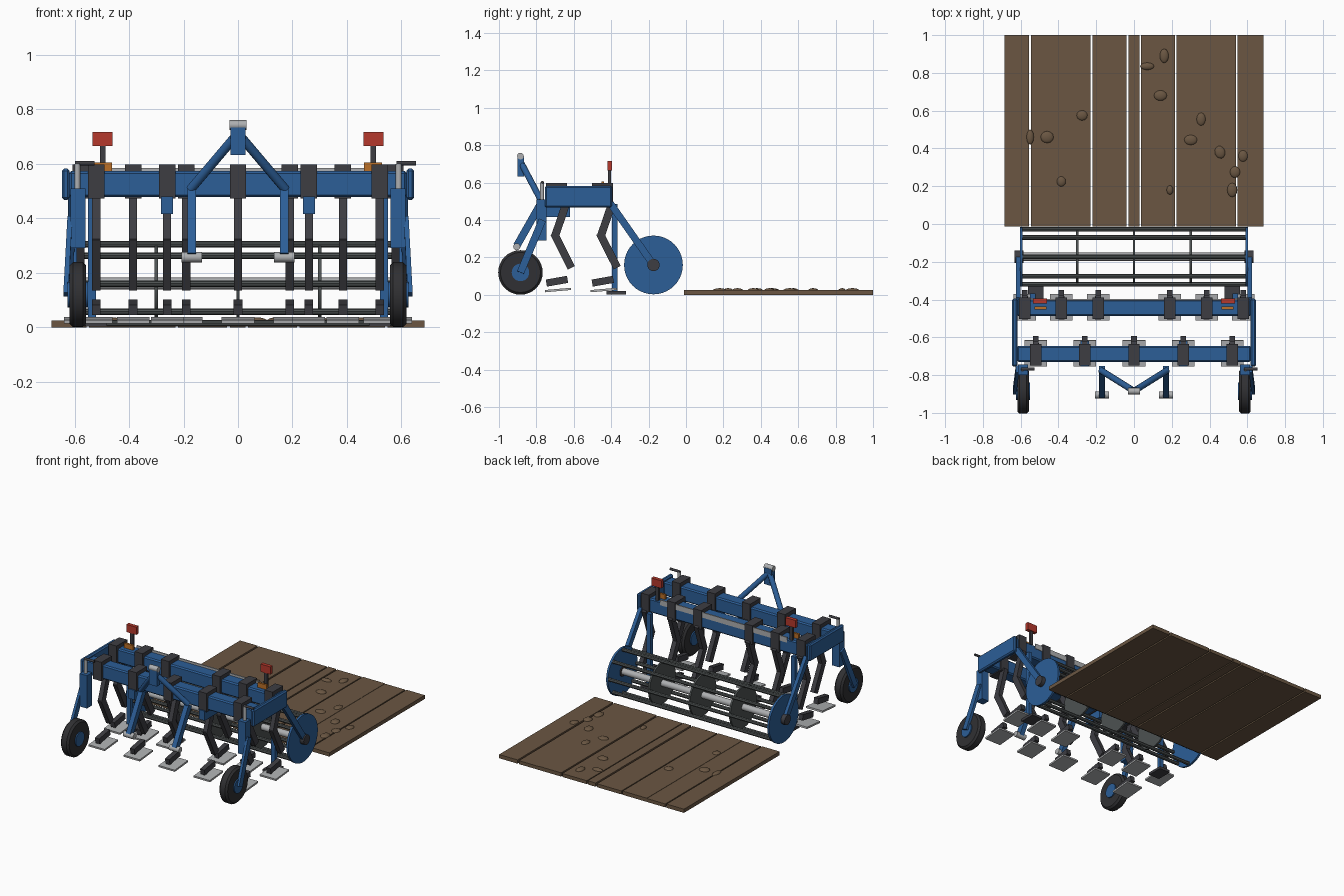
import bpy, math
from mathutils import Vector, Euler

if "Cube" in bpy.data.objects:
    bpy.data.objects.remove(bpy.data.objects["Cube"])


def mat(name, r, g, b):
    m = bpy.data.materials.new(name)
    m.diffuse_color = (r, g, b, 1)
    m.use_nodes = True
    m.node_tree.nodes["Principled BSDF"].inputs["Base Color"].default_value = m.diffuse_color
    return m


BLUE = mat("frame blue", 0.025, 0.112, 0.31)
DARK = mat("dark steel", 0.047, 0.047, 0.055)
TYRE = mat("tyre black", 0.030, 0.030, 0.033)
STEEL = mat("bright steel", 0.42, 0.43, 0.44)
IRON = mat("roller iron", 0.075, 0.085, 0.085)
RED = mat("marker red", 0.46, 0.04, 0.025)
ORANGE = mat("lamp orange", 0.50, 0.16, 0.02)
SOIL = mat("soil brown", 0.145, 0.094, 0.055)


def finish(o, name, m, bevel=0):
    o.name = name
    o.data.materials.append(m)
    if bevel:
        b = o.modifiers.new("bevel", "BEVEL")
        b.width = bevel
        b.segments = 1
    return o


def box(name, c, s, m, rot=(0, 0, 0), bevel=0):
    bpy.ops.mesh.primitive_cube_add(size=1, location=c, rotation=rot)
    o = bpy.context.object
    o.scale = s
    bpy.ops.object.transform_apply(location=False, rotation=False, scale=True)
    return finish(o, name, m, bevel)


def span(name, x, y, z, m, bevel=0):
    """Box given by its limits on each axis."""
    lim = (x, y, z)
    return box(name, [(a + b) / 2 for a, b in lim], [abs(b - a) for a, b in lim], m, bevel=bevel)


def beam(name, p, q, w, t, m):
    """Rectangular bar from p to q, w wide along x and t deep."""
    p, q = Vector(p), Vector(q)
    d = (q - p).normalized()
    side = Vector((1, 0, 0)) - d * d.x
    side.normalize()
    o = box(name, (0, 0, 0), (w, t, (q - p).length), m)
    up = d.cross(side)
    for v in o.data.vertices:
        v.co = (p + q) / 2 + side * v.co.x + up * v.co.y + d * v.co.z
    return o


def rod(name, p, q, r, m, n=12, bevel=0):
    p, q = Vector(p), Vector(q)
    bpy.ops.mesh.primitive_cylinder_add(vertices=n, radius=r, depth=(q - p).length,
                                        location=(p + q) / 2)
    o = bpy.context.object
    o.rotation_euler = (q - p).to_track_quat('Z', 'Y').to_euler()
    finish(o, name, m, bevel)
    bpy.ops.object.shade_smooth_by_angle(angle=math.radians(35))
    return o


def axle(name, x0, x1, y, z, r, m, n=12, bevel=0):
    return rod(name, (x0, y, z), (x1, y, z), r, m, n, bevel)


# Main frame
span("front_toolbar", (-.62, .62), (-.73, -.645), (.478, .573), BLUE, .008)
span("rear_toolbar", (-.62, .62), (-.487, -.40), (.478, .573), BLUE, .008)
span("rear_strip", (-.47, .47), (-.404, -.396), (.55, .585), STEEL)


# Tine with clamp, foot and share
def tine(x, y, name):
    span(name + "_clamp", (x - .03, x + .03), (y - .058, y + .055), (.472, .598), DARK)
    pts = [(x, y + .05, .49), (x, y - .01, .315), (x, y + .077, .145)]
    beam(name + "_upper_shank", pts[0], pts[1], .03, .042, DARK)
    beam(name + "_lower_shank", (x, y - .016, .33), pts[2], .03, .042, DARK)
    box(name + "_foot", (x, y, .073), (.032, .115, .038), DARK, (math.radians(10), 0, 0))
    box(name + "_share", (x, y + .005, .026), (.12, .14, .012), STEEL, (math.radians(5), 0, 0))


for tx in (-.52, -.26, 0, .26, .52):
    tine(tx, -.69, "front_tine")
for tx in (-.578, -.385, -.19, .19, .385, .578):
    tine(tx, -.445, "rear_tine")

# Headstock: top block and pin on the centre line
span("top_link_block", (-.028, .028), (-.90, -.865), (.632, .742), BLUE)
axle("top_link_pin", -.032, .032, -.885, .742, .018, STEEL)

RW, RY, RZ = .145, -.174, .16  # roller bar circle and centre

for s in (-1, 1):
    # Frame ends and hanging brackets
    span("side_plate", (s * .618, s * .646), (-.755, -.395), (.468, .582), BLUE, .008)
    span("under_bracket", (s * .26 - .022, s * .26 + .022), (-.755, -.62), (.416, .48), BLUE)

    # Headstock stays and lower link arms
    rod("headstock_stay", (s * .01, -.878, .70), (s * .175, -.775, .505), .017, BLUE)
    beam("lower_link_arm", (s * .17, -.77, .50), (s * .17, -.905, .262), .032, .04, BLUE)
    axle("lower_link_pin", s * .132, s * .207, -.905, .257, .019, STEEL)

    # Depth wheel with leg, strut and crank
    axle("wheel_tyre", s * .557, s * .618, -.885, .12, .119, TYRE, 32, .012)
    axle("wheel_hub", s * .55, s * .626, -.885, .12, .047, BLUE, 24)
    span("wheel_leg", (s * .56, s * .615), (-.80, -.745), (.29, .51), BLUE)
    beam("wheel_strut", (s * .617, -.768, .40), (s * .632, -.885, .12), .018, .04, BLUE)
    rod("crank_screw", (s * .59, -.77, .50), (s * .59, -.77, .60), .011, STEEL)
    rod("crank_handle", (s * .59 - .008, -.768, .602), (s * .59 + .064, -.768, .602), .008, DARK)

    # Roller arm, end disc and hub
    beam("roller_arm", (s * .612, -.405, .49), (s * .612, RY, RZ), .024, .038, BLUE)
    axle("roller_end_disc", s * .59, s * .604, RY, RZ, .157, BLUE, 40)
    axle("roller_bearing", s * .585, s * .632, RY, RZ, .033, DARK, 20)

    # Parking stand
    span("stand_post", (s * .522, s * .55), (-.395, -.367), (.015, .485), BLUE)
    span("stand_foot", (s * .48, s * .56), (-.425, -.32), (.003, .02), DARK)

    # Warning marker and lamp
    span("marker_post", (s * .497 - .01, s * .497 + .01), (-.418, -.402), (.57, .67), DARK)
    span("marker_board", (s * .497 - .037, s * .497 + .037), (-.42, -.395), (.665, .716), RED)
    span("lamp", (s * .495 - .033, s * .495 + .033), (-.452, -.438), (.57, .605), ORANGE)

# Cage roller
axle("roller_shaft", -.59, .59, RY, RZ, .022, STEEL, 16)
for k in range(8):
    a = k * math.pi / 4
    axle("roller_bar", -.595, .595, RY + RW * math.cos(a), RZ + RW * math.sin(a), .012, IRON, 8)
for x in (-.3, 0, .3):
    axle("roller_web", x - .006, x + .006, RY, RZ, .14, IRON, 24)

# Tilled ground strips, some overlapping
strips = [(-.685, -.556), (-.546, -.37), (-.41, -.23), (-.221, -.04), (-.03, .028),
          (.036, .217), (.226, .39), (.365, .539), (.549, .685)]
for k, (a, b) in enumerate(strips):
    span("soil_strip", (a, b), (-.012, 1), (0, .025 - .002 * (k % 2)), SOIL)

# Clods: x, y, half width, half length, turn
clods = [(-.55, .46, .02, .04, 0), (-.46, .46, .035, .032, 0), (-.275, .575, .03, .028, 0),
         (-.385, .225, .025, .028, 0), (.07, .835, .037, .02, 0), (.16, .89, .024, .038, 0),
         (.14, .68, .035, .028, 0), (.355, .555, .025, .036, 0), (.30, .445, .036, .028, 0),
         (.455, .38, .028, .034, .3), (.577, .36, .026, .032, 0), (.535, .275, .028, .031, 0),
         (.52, .18, .027, .038, 0), (.19, .18, .018, .025, 0)]
for x, y, rx, ry, turn in clods:
    bpy.ops.mesh.primitive_uv_sphere_add(segments=12, ring_count=8, radius=1,
                                         location=(x, y, .022), rotation=(0, 0, turn))
    o = bpy.context.object
    o.scale = (rx, ry, .014)
    finish(o, "soil_clod", SOIL)
    bpy.ops.object.shade_smooth()
